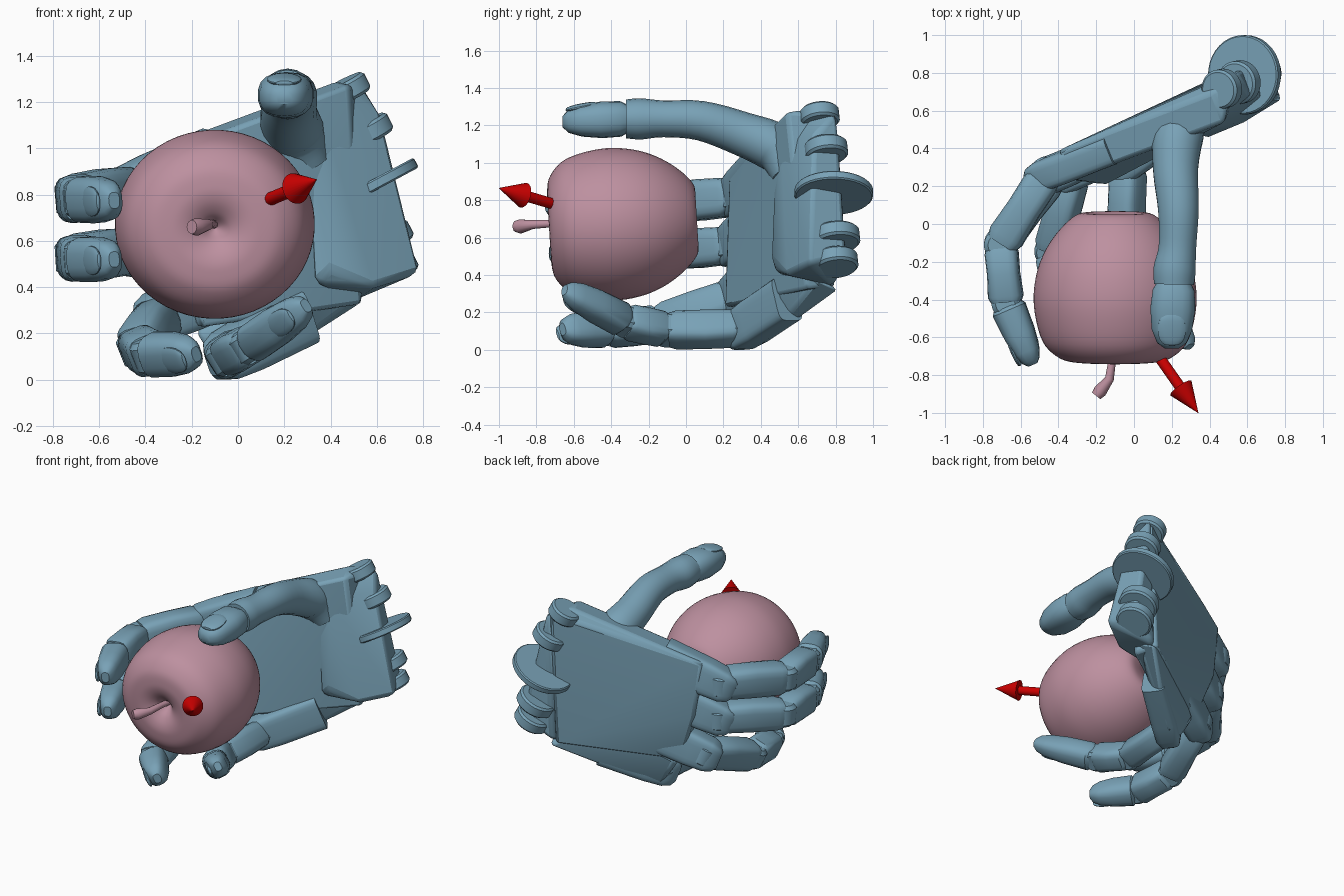
import bpy, bmesh
from math import sin, cos, pi, radians
from mathutils import Vector as V

if "Cube" in bpy.data.objects:
    bpy.data.objects.remove(bpy.data.objects["Cube"])


def material(name, rgb):
    m = bpy.data.materials.new(name)
    m.diffuse_color = (*rgb, 1)
    m.use_nodes = True
    m.node_tree.nodes["Principled BSDF"].inputs["Base Color"].default_value = m.diffuse_color
    return m


BLUE = material("blue", (0.19, 0.36, 0.47))
PINK = material("pink", (0.51, 0.28, 0.35))
RED = material("red", (0.6, 0.0, 0.0))


def finish(name, bm, mat, angle=35):
    bmesh.ops.recalc_face_normals(bm, faces=bm.faces)
    me = bpy.data.meshes.new(name)
    bm.to_mesh(me)
    bm.free()
    ob = bpy.data.objects.new(name, me)
    bpy.context.collection.objects.link(ob)
    me.materials.append(mat)
    bpy.ops.object.select_all(action='DESELECT')
    ob.select_set(True)
    bpy.context.view_layer.objects.active = ob
    bpy.ops.object.shade_smooth_by_angle(angle=radians(angle))
    return ob


def loft(name, stations, mat=BLUE, lateral=(0, 0, 1), power=2, sides=20, axis=None, angle=35):
    """Skin (point, half_width, half_height) stations with superellipse rings."""
    bm = bmesh.new()
    pts = [V(s[0]) for s in stations]
    rings = []
    for i, (_, w, h) in enumerate(stations):
        t = V(axis) if axis else pts[min(i + 1, len(pts) - 1)] - pts[max(i - 1, 0)]
        t.normalize()
        side = V(lateral) - t * t.dot(V(lateral))
        side.normalize()
        up = t.cross(side)
        ring = []
        for k in range(sides):
            a = 2 * pi * (k + 0.5) / sides
            c, s = cos(a), sin(a)
            c = abs(c) ** (2 / power) * (1 if c > 0 else -1)
            s = abs(s) ** (2 / power) * (1 if s > 0 else -1)
            ring.append(bm.verts.new(pts[i] + side * c * w + up * s * h))
        rings.append(ring)
    for a, b in zip(rings, rings[1:]):
        for k in range(sides):
            bm.faces.new((a[k], a[(k + 1) % sides], b[(k + 1) % sides], b[k]))
    bm.faces.new(rings[0])
    bm.faces.new(rings[-1])
    return finish(name, bm, mat, angle)


def disc(name, centre, normal, r, half):
    n = V(normal).normalized()
    c = V(centre)
    e = half * 0.3
    loft(name, [(c - n * half, r - e, r - e), (c - n * (half - e), r, r),
                (c + n * (half - e), r, r), (c + n * half, r - e, r - e)],
         lateral=(0, 1, 0.1), sides=36, axis=n)


def hull(name, points, bevel=0.02):
    bm = bmesh.new()
    for p in points:
        bm.verts.new(p)
    bmesh.ops.convex_hull(bm, input=bm.verts)
    bmesh.ops.delete(bm, geom=[v for v in bm.verts if not v.link_faces], context='VERTS')
    bmesh.ops.dissolve_limit(bm, angle_limit=radians(4), verts=bm.verts, edges=bm.edges)
    ob = finish(name, bm, BLUE, 30)
    m = ob.modifiers.new("bevel", 'BEVEL')
    m.width, m.segments, m.limit_method = bevel, 2, 'ANGLE'
    return ob


def smooth(rows, n=5):
    """Catmull-Rom through tuples of numbers."""
    rows = [V(r) for r in rows]
    p = [rows[0]] + rows + [rows[-1]]
    out = []
    for i in range(1, len(p) - 2):
        a, b, c, d = p[i - 1:i + 3]
        for k in range(n):
            t = k / n
            out.append(0.5 * (2 * b + (c - a) * t + (2 * a - 5 * b + 4 * c - d) * t * t
                              + (3 * b - a - 3 * c + d) * t ** 3))
    return out + [rows[-1]]


def ellipsoid(name, centre, t, lateral, length, w, h):
    c = V(centre)
    st = [(c + t * length * -cos(pi * k / 10), max(w * sin(pi * k / 10) ** 0.6, 0.001),
           max(h * sin(pi * k / 10) ** 0.6, 0.001)) for k in range(11)]
    loft(name, st, lateral=lateral, axis=t, sides=16)


# Apple: profile of (distance along axis, radius), stem end facing front
profile = smooth([(.29, .004), (.315, .03), (.355, .07), (.385, .13), (.392, .20), (.37, .295), (.28, .385),
                  (.10, .43), (-.06, .42), (-.20, .37), (-.32, .285), (-.395, .19), (-.385, .10), (-.34, .004)])
ax = V((0, -1, -0.06)).normalized()
mid = V((-.1, -.34, .675))
loft("apple", [(mid + ax * p[0], max(p[1], .002), max(p[1], .002) * .945) for p in profile],
     PINK, lateral=(1, 0, 0), sides=56, axis=ax, angle=80)
loft("stem", [((-.10, -.58, .67), .018, .018), ((-.115, -.72, .675), .02, .02), ((-.13, -.82, .67), .024, .024),
              ((-.18, -.885, .66), .038, .036), ((-.20, -.91, .66), .03, .028)], PINK, sides=14)

# Arrow rising out of the apple
tip = V((.34, -1.0, .865))
d = V((.21, -.30, .088)).normalized()
loft("arrow_shaft", [(tip - d * .5, .029, .029), (tip - d * .14, .029, .029)], RED, axis=d)
loft("arrow_head", [(tip - d * .165, .068, .068), (tip, .001, .001)], RED, axis=d, sides=28)

# Fingers: knuckle, two joints, tip, half width, half thickness
fingers = {
    "index": ((-.46, .27, .82), (-.705, -.11, .785), (-.675, -.42, .78), (-.535, -.745, .775), .11, .098),
    "middle": ((-.43, .25, .56), (-.705, -.10, .53), (-.675, -.42, .52), (-.535, -.72, .52), .106, .095),
    "ring": ((-.33, .26, .28), (-.43, -.14, .14), (-.38, -.42, .11), (-.18, -.66, .11), .103, .095),
    "little": ((-.03, .31, .115), (-.045, -.10, .105), (.05, -.32, .15), (.295, -.65, .32), .095, .09),
}
# Start of each metacarpal prong on the palm
roots = {"index": (-.1, .405, .97), "middle": (-.1, .40, .70), "ring": (-.05, .39, .40), "little": (.28, .54, .27)}

for name, (k, p, q, e, w, h) in fingers.items():
    k, p, q, e = V(k), V(p), V(q), V(e)
    lat = (p - k).cross(e - p).normalized()
    if lat.z < 0:
        lat = -lat
    # phalanges: boxy bars narrowed at the joints
    for label, a, b, s in (("proximal", k, p, 1.0), ("middle", p, q, .95)):
        st = [(a.lerp(b, f), w * s * u, h * s * v) for f, u, v in
              ((-.1, .6, .5), (.04, .72, .85), (.14, .95, .95), (.5, 1, .92), (.88, .95, 1), (.98, .85, .85))]
        loft(f"{name}_{label}_bone", st, lateral=lat, power=3.8, sides=16)
    st = [(q.lerp(e, f), w * u, h * v) for f, u, v in
          ((-.05, .6, .6), (.04, .7, .8), (.1, .92, .95), (.5, .92, .86), (.78, .8, .7), (.93, .6, .5), (1, .32, .26))]
    loft(f"{name}_fingertip", st, lateral=lat, power=2.8, sides=16)
    t = (e - q).normalized()
    ellipsoid(f"{name}_nail", q.lerp(e, .7) + t.cross(lat) * h * .66, t, lat, .085, w * .6, .018)
    # hinge pins
    for label, c, r in (("knuckle", k, .088), ("upper_hinge", p, .085), ("lower_hinge", q, .075)):
        disc(f"{name}_{label}", c, lat, r, w * .72)
    # metacarpal prong with rounded end
    r0 = V(roots[name])
    dirn = (k - r0).normalized()
    st = [(r0, .122, .08), (k - dirn * .1, .118, .085), (k + dirn * .03, .108, .082),
          (k + dirn * .085, .09, .065), (k + dirn * .11, .06, .04)]
    loft(f"{name}_prong", st, lateral=(-.28, -.2, .94), power=5, sides=24)

# Palm plate, arched toward the little finger
back = [(.42, .70, 1.29), (-.40, .39, .985), (-.35, .405, .60), (-.22, .365, .24), (.48, .80, .34), (.53, .80, 1.26)]
off = V((.06, -.16, -.015))
hull("palm_plate", back + [V(p) + off for p in back[:5]])

# Flap carrying the little finger
hull("palm_flap", [(-.08, .37, .035), (.06, .41, .025), (.52, .82, .32), (.20, .60, .45), (.30, .50, .42),
                   (.55, .70, .38), (.12, .36, .20), (-.18, .33, .20), (-.18, .38, .22)])

# Wrist block and thumb pad
hull("wrist_block", [(.45, .66, 1.28), (.54, .81, 1.27), (.62, .68, 1.14), (.785, .66, .46), (.70, .86, .50),
                     (.50, .80, .34), (.33, .48, .41), (.40, .46, .48), (.30, .48, 1.0), (.36, .50, 1.12),
                     (.59, .54, .40)], .03)

# Wrist hinge lugs
hinge = (-.45, -.1, .88)
disc("wrist_disc", (.585, .79, .84), (-.47, 0, .88), .21, .024)
for i, (c, r) in enumerate([((.465, .715, 1.25), .105), ((.555, .75, 1.07), .115),
                            ((.63, .80, .60), .13), ((.66, .80, .47), .12)]):
    disc(f"wrist_lug_{i + 1}", c, hinge, r, .042)

# Thumb: smooth curved body and separate tip
body = smooth([(.31, .55, .93, .09), (.24, .49, 1.07, .13), (.22, .30, 1.155, .118), (.235, .08, 1.225, .106),
               (.23, -.12, 1.235, .098), (.215, -.24, 1.235, .11), (.212, -.32, 1.235, .104)], 4)
loft("thumb_body", [(p[:3], p[3] * 1.03, p[3]) for p in body], lateral=(1, 0, 0), sides=18, angle=50)
loft("thumb_tip", [((.21, -.30, 1.235), .085, .07), ((.21, -.35, 1.235), .112, .095), ((.205, -.45, 1.23), .12, .098),
                   ((.20, -.56, 1.225), .108, .085), ((.20, -.63, 1.22), .078, .06), ((.20, -.66, 1.22), .035, .03)],
     lateral=(1, 0, 0), power=2.5, sides=18, angle=45)
ellipsoid("thumb_nail", (.20, -.56, 1.298), V((0, -1, -.2)).normalized(), (1, 0, 0), .085, .075, .02)
